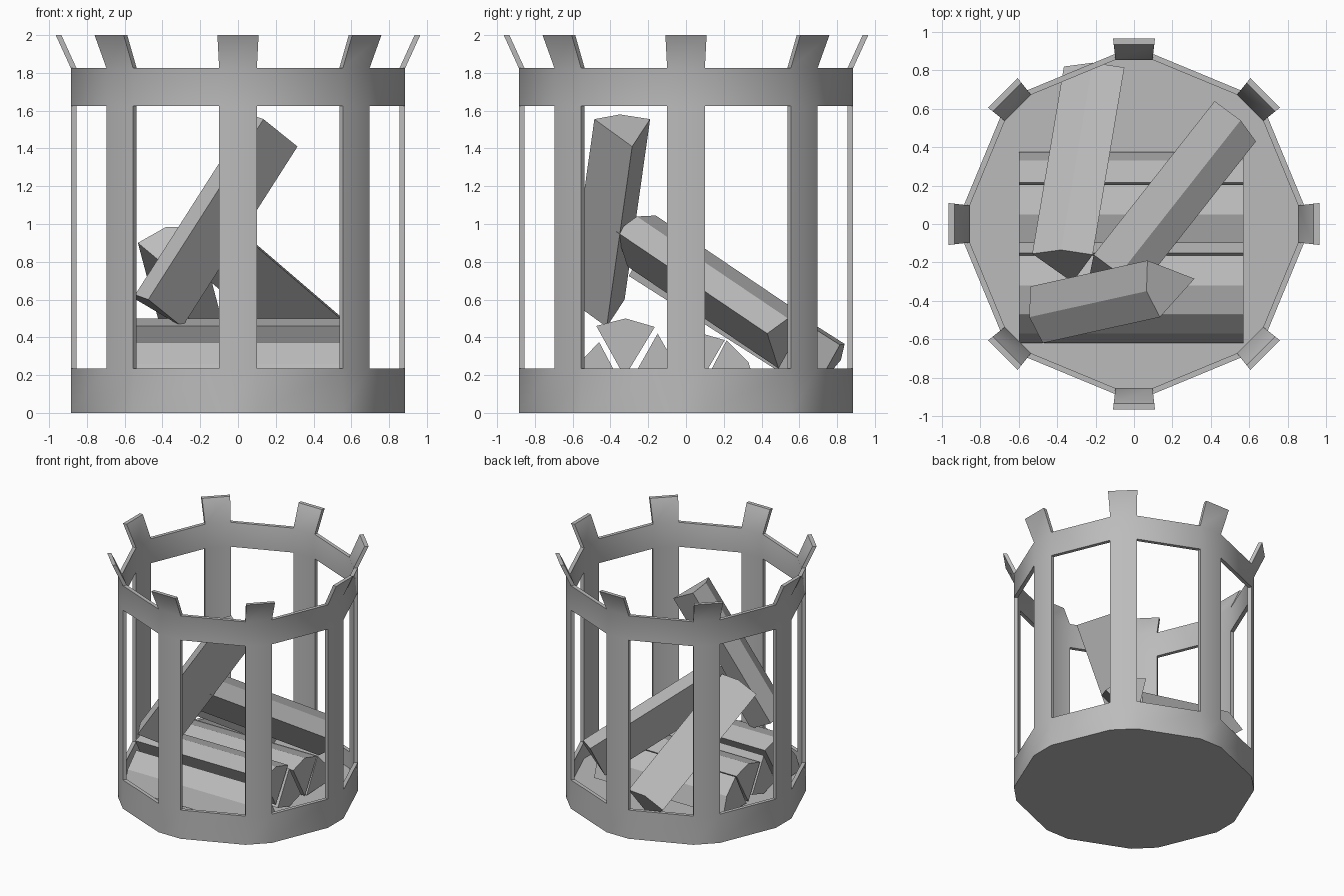
import bpy, bmesh, math
from mathutils import Vector

cube = bpy.data.objects.get("Cube")
if cube:
    bpy.data.objects.remove(cube)

grey = bpy.data.materials.new("plain_grey")
grey.use_nodes = True
COLOUR = (0.5, 0.5, 0.5, 1)
grey.diffuse_color = COLOUR
grey.node_tree.nodes["Principled BSDF"].inputs["Base Color"].default_value = COLOUR


def finish(bm, name, smooth=False):
    bmesh.ops.recalc_face_normals(bm, faces=bm.faces)
    mesh = bpy.data.meshes.new(name)
    bm.to_mesh(mesh)
    bm.free()
    mesh.materials.append(grey)
    obj = bpy.data.objects.new(name, mesh)
    bpy.context.collection.objects.link(obj)
    if smooth:
        bpy.ops.object.select_all(action="DESELECT")
        obj.select_set(True)
        bpy.context.view_layer.objects.active = obj
        bpy.ops.object.shade_smooth_by_angle(angle=math.radians(30))
    return obj


# Basket outline: eight narrow flats joined by eight wide panels
RADIUS, WALL, HALF_RATIO = 0.885, 0.03, 0.113
LEVELS = [(0, RADIUS), (0.235, RADIUS), (1.625, RADIUS), (1.825, RADIUS), (2, 0.965)]


def outline_point(i, apothem, z):
    side = -1 if i % 2 == 0 else 1
    angle = (i // 2) * math.pi / 4
    out = Vector((math.cos(angle), math.sin(angle), 0))
    along = Vector((-out.y, out.x, 0))
    return out * apothem + along * side * apothem * HALF_RATIO + Vector((0, 0, z))


# Basket frame: bottom band, posts, top band and flared prongs
bm = bmesh.new()
layers = [{(i, k): bm.verts.new(outline_point(i, r - inset, z))
           for k, (z, r) in enumerate(LEVELS) for i in range(16)}
          for inset in (0, WALL)]
outer, inner = layers
cells = []
for i in range(16):
    j = (i + 1) % 16
    is_post = i % 2 == 0
    for k in range(4):
        if is_post or k in (0, 2):
            cells.append([(i, k), (j, k), (j, k + 1), (i, k + 1)])
edges = set()
for cell in cells:
    bm.faces.new([outer[c] for c in cell])
    bm.faces.new([inner[c] for c in reversed(cell)])
    edges.update(zip(cell, cell[1:] + cell[:1]))
for a, b in sorted(edges):
    if (b, a) not in edges:
        bm.faces.new([outer[b], outer[a], inner[a], inner[b]])
bmesh.ops.delete(bm, geom=[v for v in bm.verts if not v.link_faces], context="VERTS")
finish(bm, "basket_frame", smooth=True)


def prism(name, points, shift):
    """Straight prism from an end polygon and a shift along its length."""
    bm = bmesh.new()
    start = [bm.verts.new(p) for p in points]
    end = [bm.verts.new(Vector(p) + Vector(shift)) for p in points]
    bm.faces.new(start)
    bm.faces.new(end[::-1])
    for i in range(len(start)):
        j = (i + 1) % len(start)
        bm.faces.new([start[i], end[i], end[j], start[j]])
    return finish(bm, name)


# Basket floor
prism("basket_floor", [outline_point(i, RADIUS - WALL / 2, 0) for i in range(16)], (0, 0, 0.1))

# Split logs lying on the floor, as (y, z) wedge sections
FLOOR_LOGS = {
    "front_floor_log": [(-0.46, 0.375), (-0.57, 0.26), (-0.62, 0.12), (-0.32, 0.11)],
    "raised_floor_log": [(-0.475, 0.46), (-0.32, 0.5), (-0.165, 0.455), (-0.325, 0.19)],
    "inverted_floor_log": [(-0.15, 0.42), (0, 0.155), (-0.15, 0.11), (-0.3, 0.155)],
    "middle_floor_log": [(-0.1, 0.385), (0.05, 0.43), (0.205, 0.385), (0.05, 0.12)],
    "back_floor_log": [(0.215, 0.385), (0.33, 0.27), (0.375, 0.125), (0.075, 0.115)],
}
for name, section in FLOOR_LOGS.items():
    prism(name, [(-0.6, y, z) for y, z in section], (1.17, 0, 0))

# Split logs leaning on the pile
prism("steep_leaning_log",
      [(0.07, -0.19, 1.555), (0.315, -0.285, 1.41), (0.135, -0.485, 1.555), (0.065, -0.35, 1.58)],
      (-0.61, -0.135, -0.955))
prism("left_leaning_log",
      [(-0.53, -0.155, 0.9), (-0.38, -0.135, 0.985), (-0.215, -0.16, 0.98), (-0.32, -0.303, 0.725)],
      (0.165, 0.975, -0.62))
prism("right_leaning_log",
      [(0.42, 0.64, 0.505), (0.555, 0.54, 0.5), (0.635, 0.43, 0.42), (0.39, 0.49, 0.235)],
      (-0.63, -0.8, 0.54))
